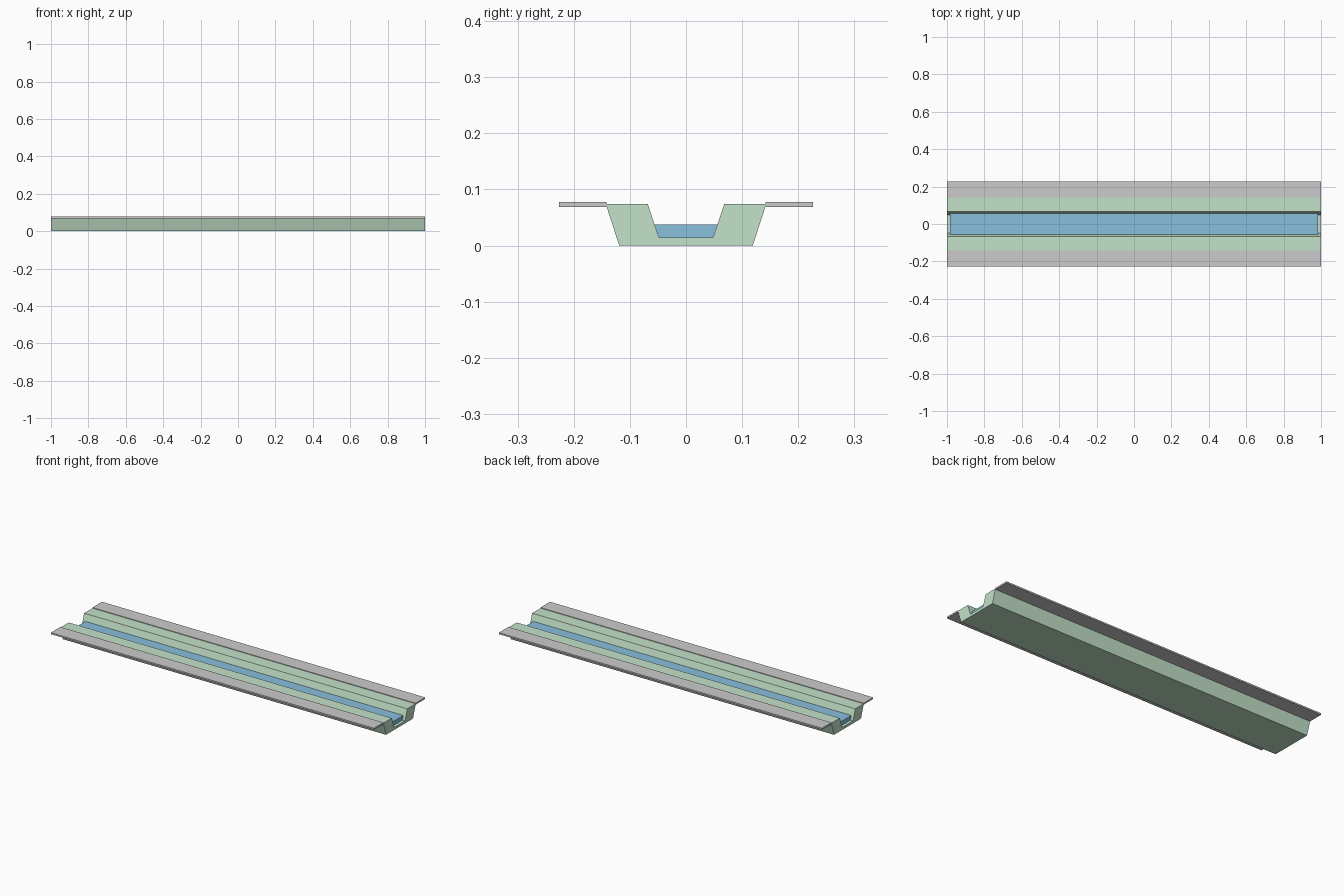
import bpy
import bmesh

if "Cube" in bpy.data.objects:
    bpy.data.objects.remove(bpy.data.objects["Cube"])


def material(name, color):
    m = bpy.data.materials.new(name)
    m.diffuse_color = color
    m.use_nodes = True
    m.node_tree.nodes["Principled BSDF"].inputs["Base Color"].default_value = m.diffuse_color
    return m


def extrude_profile(name, profile, half_length, mat=None):
    """Extrude a closed (y, z) profile along x, centred on x = 0."""
    bm = bmesh.new()
    face = bm.faces.new([bm.verts.new((-half_length, y, z)) for y, z in profile])
    result = bmesh.ops.extrude_face_region(bm, geom=[face])
    moved = [v for v in result["geom"] if isinstance(v, bmesh.types.BMVert)]
    bmesh.ops.translate(bm, verts=moved, vec=(2 * half_length, 0, 0))
    bmesh.ops.recalc_face_normals(bm, faces=bm.faces[:])
    mesh = bpy.data.meshes.new(name)
    bm.to_mesh(mesh)
    bm.free()
    obj = bpy.data.objects.new(name, mesh)
    bpy.context.collection.objects.link(obj)
    if mat:
        mesh.materials.append(mat)
    return obj


def symmetric(half):
    """Complete a half profile by reflecting it across y = 0."""
    return half + [(-y, z) for y, z in reversed(half)]


green = material("grass_green", (0.55, 0.76, 0.58, 1))
blue = material("water_blue", (0.25, 0.52, 0.72, 1))

# Trapezoid channel with sloped inner and outer walls
extrude_profile("channel", symmetric([(0.119, 0), (0.143, 0.074), (0.068, 0.074), (0.048, 0.014)]),
                1.0, green)

# Water filling the lower part of the channel, slightly shorter than it
extrude_profile("water", symmetric([(0.048, 0.014), (0.056, 0.0375)]), 0.984, blue)

# Flat walkway along each outer rim
for side, label in ((-1, "front"), (1, "back")):
    rect = [(0.142, 0.069), (0.226, 0.069), (0.226, 0.0775), (0.142, 0.0775)]
    extrude_profile(label + "_walkway", [(side * y, z) for y, z in rect], 1.0)
